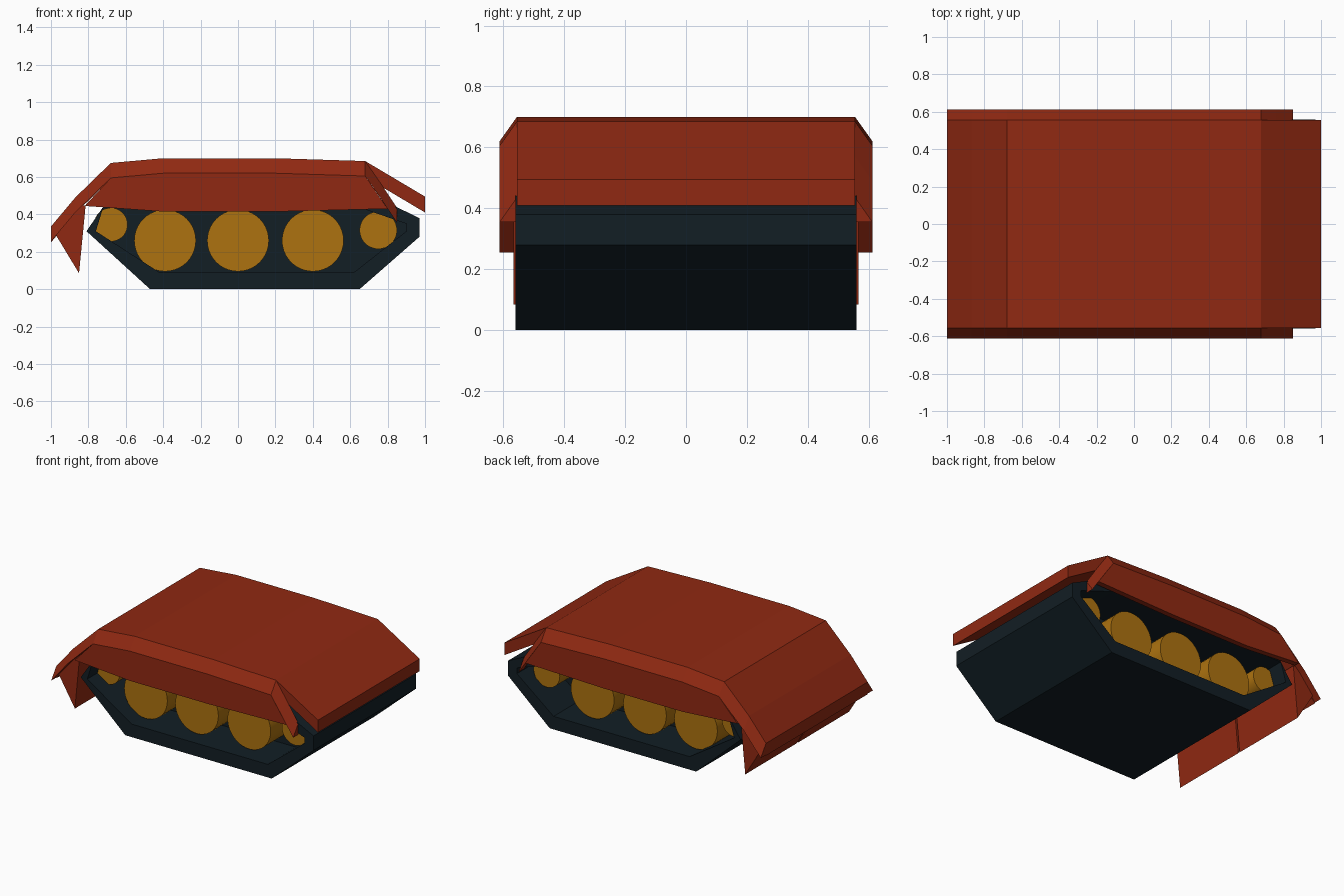
import bpy, bmesh, math

if "Cube" in bpy.data.objects:
    bpy.data.objects.remove(bpy.data.objects["Cube"])


def material(name, rgb):
    m = bpy.data.materials.new(name)
    m.diffuse_color = (*rgb, 1)
    m.use_nodes = True
    m.node_tree.nodes["Principled BSDF"].inputs["Base Color"].default_value = m.diffuse_color
    return m


RED = material("red_paint", (0.28, 0.022, 0.006))
DARK = material("dark_rubber", (0.006, 0.013, 0.018))
YELLOW = material("yellow_paint", (0.42, 0.17, 0.005))


def loft(name, sections, mat, closed=False):
    """Skin a row of equal cross-sections, with caps or joined into a ring."""
    bm = bmesh.new()
    rows = [[bm.verts.new(p) for p in s] for s in sections]
    n = len(rows[0])
    pairs = list(zip(rows, rows[1:])) + ([(rows[-1], rows[0])] if closed else [])
    for a, b in pairs:
        for i in range(n):
            j = (i + 1) % n
            bm.faces.new((a[i], a[j], b[j], b[i]))
    if not closed:
        bm.faces.new(rows[0])
        bm.faces.new(rows[-1])
    bmesh.ops.recalc_face_normals(bm, faces=bm.faces)
    me = bpy.data.meshes.new(name)
    bm.to_mesh(me)
    bm.free()
    me.materials.append(mat)
    ob = bpy.data.objects.new(name, me)
    bpy.context.collection.objects.link(ob)
    return ob


def prism(name, profile, y0, y1, mat):
    return loft(name, [[(x, y, z) for x, z in profile] for y in (y0, y1)], mat)


# Track belt: angular ring with matching inner loop
outer = [(-0.47, 0), (0.65, 0), (0.97, 0.28), (0.97, 0.38),
         (0.66, 0.53), (-0.66, 0.53), (-0.81, 0.31)]
inner = [(-0.42, 0.09), (0.62, 0.09), (0.90, 0.31), (0.90, 0.35),
         (0.64, 0.44), (-0.72, 0.44), (-0.76, 0.31)]
W = 0.56
loft("track_belt", [[(a, -W, b), (a, W, b), (c, W, d), (c, -W, d)]
                    for (a, b), (c, d) in zip(outer, inner)], DARK, closed=True)

# Inner wall block filling the middle of the belt
prism("track_core", inner, -0.25, 0.25, DARK)

# Road wheels and idlers on both sides
wheels = [(-0.39, 0.26, 0.165), (0, 0.26, 0.165), (0.40, 0.26, 0.165),
          (0.75, 0.315, 0.10), (-0.68, 0.345, 0.09)]
for side, label in ((-1, "front"), (1, "back")):
    for k, (x, z, r) in enumerate(wheels):
        bpy.ops.mesh.primitive_cylinder_add(
            vertices=40, radius=r, depth=0.22,
            location=(x, side * 0.34, z), rotation=(math.pi / 2, 0, 0))
        ob = bpy.context.object
        ob.name = f"{label}_wheel_{k + 1}"
        ob.data.materials.append(YELLOW)
        bpy.ops.object.shade_smooth_by_angle()

# Roof panel of the fender with sloped ends
T, R = 0.08, 0.555
back = [(-1, 0.335), (-0.87, 0.49), (-0.68, 0.675), (-0.40, 0.70),
        (0.20, 0.70), (0.68, 0.685)]
roof = back + [(1.0, 0.495)]
loft("fender_roof", [[(x, -R, z), (x, R, z), (x, R, z - T - 0.005), (x, -R, z - T - 0.005)]
                     for x, z in roof], RED)

# Chamfered side strips and vertical skirts
strip = back + [(0.76, 0.57), (0.85, 0.435)]
skirt = [(-0.82, 0.445), (-0.68, 0.595), (-0.40, 0.62), (0.20, 0.62),
         (0.68, 0.605), (0.80, 0.43), (0.20, 0.415), (-0.40, 0.415)]
for s, label in ((-1, "front"), (1, "back")):
    loft(f"{label}_fender_strip", [[(x, s * R, z), (x, s * 0.612, z - T),
                                    (x, s * R, z - T)] for x, z in strip], RED)
    prism(f"{label}_skirt", skirt, s * 0.575, s * 0.612, RED)

# Pair of wedge mud flaps under the tail, split at the middle
flap = [(-0.98, 0.30), (-0.85, 0.085), (-0.815, 0.445), (-0.86, 0.46)]
for s, label in ((-1, "front"), (1, "back")):
    prism(f"{label}_mud_flap", flap, s * 0.007, s * 0.567, RED)
